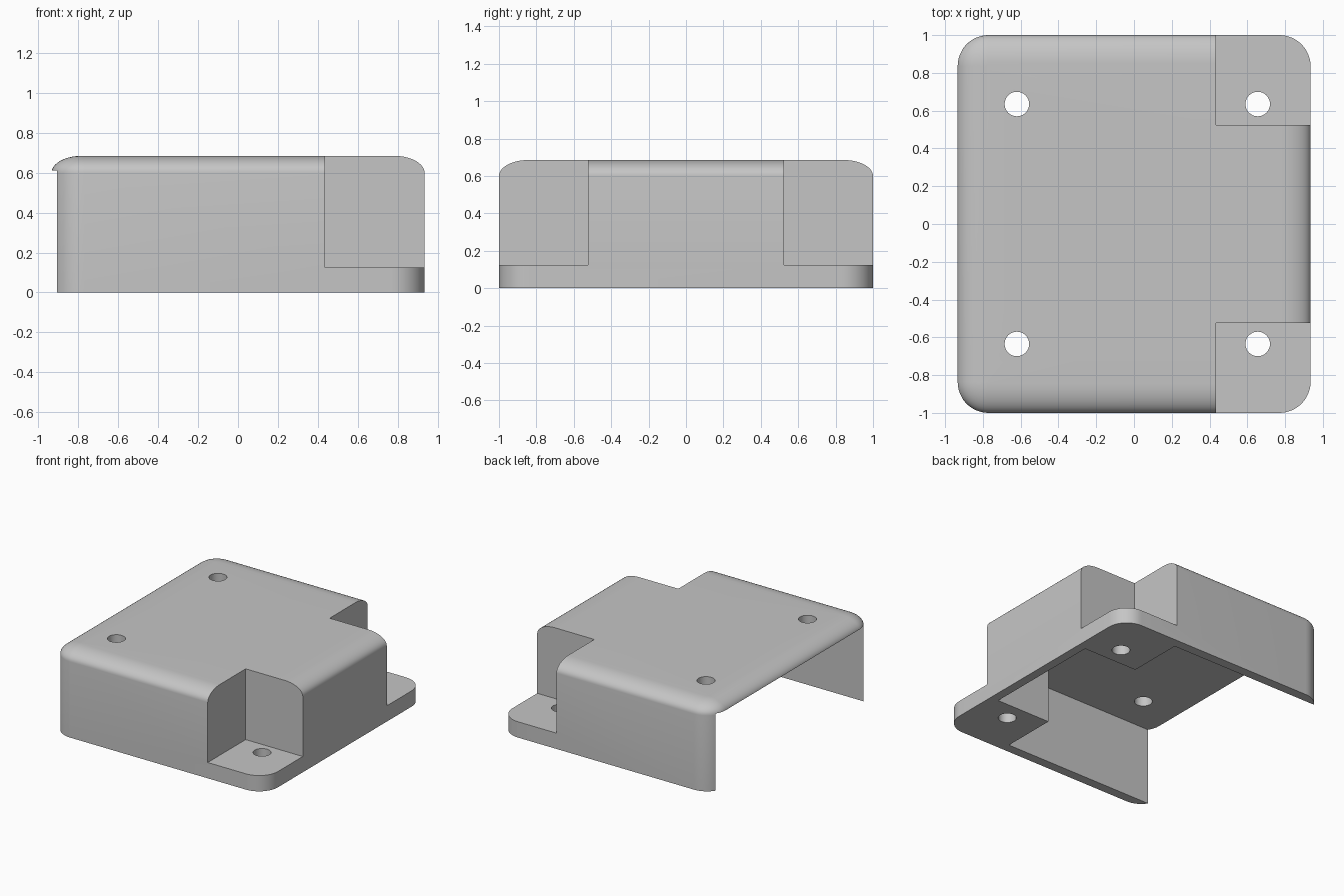
import bpy, bmesh
from math import sin, cos, pi

if "Cube" in bpy.data.objects:
    bpy.data.objects.remove(bpy.data.objects["Cube"], do_unlink=True)

HALF_X, HALF_Y, HEIGHT = 0.935, 1.0, 0.685   # outer size
CORNER, ROUND_IN, ROUND_H = 0.165, 0.155, 0.085
LID_UNDER = 0.61
FOOT_TOP = 0.125
NOTCH_X, NOTCH_Y, NOTCH_WALL = 0.435, 0.525, 0.04

grey = bpy.data.materials.new("light_grey")
grey.use_nodes = True
colour = (0.56, 0.56, 0.56, 1)
grey.diffuse_color = colour
grey.node_tree.nodes["Principled BSDF"].inputs["Base Color"].default_value = colour


def loft(name, rings):
    """Closed solid through rings of equal point count."""
    bm = bmesh.new()
    loops = [[bm.verts.new(p) for p in ring] for ring in rings]
    for a, b in zip(loops, loops[1:]):
        for i in range(len(a)):
            j = (i + 1) % len(a)
            bm.faces.new((a[i], a[j], b[j], b[i]))
    bm.faces.new(loops[0][::-1])
    bm.faces.new(loops[-1])
    bmesh.ops.recalc_face_normals(bm, faces=bm.faces[:])
    mesh = bpy.data.meshes.new(name)
    bm.to_mesh(mesh)
    bm.free()
    mesh.materials.append(grey)
    obj = bpy.data.objects.new(name, mesh)
    bpy.context.collection.objects.link(obj)
    return obj


def prism(name, outline, z0, z1):
    return loft(name, [[(x, y, z) for x, y in outline] for z in (z0, z1)])


def rounded_rect(inset, z, steps=12):
    r = CORNER - inset
    cx, cy = HALF_X - CORNER, HALF_Y - CORNER
    ring = []
    for k, (sx, sy) in enumerate(((1, 1), (-1, 1), (-1, -1), (1, -1))):
        for i in range(steps + 1):
            a = (k + i / steps) * pi / 2
            ring.append((sx * cx + r * cos(a), sy * cy + r * sin(a), z))
    return ring


def cut(target, cutter):
    cutter.hide_render = True
    mod = target.modifiers.new("cut", 'BOOLEAN')
    mod.operation, mod.solver, mod.object = 'DIFFERENCE', 'EXACT', cutter
    bpy.ops.object.select_all(action='DESELECT')
    target.select_set(True)
    bpy.context.view_layer.objects.active = target
    bpy.ops.object.modifier_apply(modifier=mod.name)
    bpy.data.objects.remove(cutter, do_unlink=True)


# Outer body with softly rounded top edge
rings = [rounded_rect(0, 0)]
for i in range(11):
    a = i / 10 * pi / 2
    rings.append(rounded_rect(ROUND_IN * (1 - cos(a)), HEIGHT - ROUND_H * (1 - sin(a))))
cover = loft("cover", rings)

# Cavity, open below and at one end, stepping around the solid feet
in_x, in_y = 0.865, 0.925
step_x, step_y = NOTCH_X - NOTCH_WALL, NOTCH_Y - NOTCH_WALL
half = [(in_x, step_y), (step_x, step_y), (step_x, in_y), (-1.2, in_y)]
cut(cover, prism("cavity_cutter", half + [(x, -y) for x, y in reversed(half)], -0.2, LID_UNDER))

# Corner notches above the feet, and the four screw holes
for s in (-1, 1):
    box = [(NOTCH_X, s * NOTCH_Y), (1.2, s * NOTCH_Y), (1.2, s * 1.2), (NOTCH_X, s * 1.2)]
    cut(cover, prism("notch_cutter", box, FOOT_TOP, 1))
    for x in (-0.62, 0.655):
        circle = [(x + 0.065 * cos(i * pi / 16), s * 0.635 + 0.065 * sin(i * pi / 16))
                  for i in range(32)]
        cut(cover, prism("hole_cutter", circle, -0.3, 1.1))

bpy.ops.object.shade_smooth_by_angle(angle=pi / 6)
